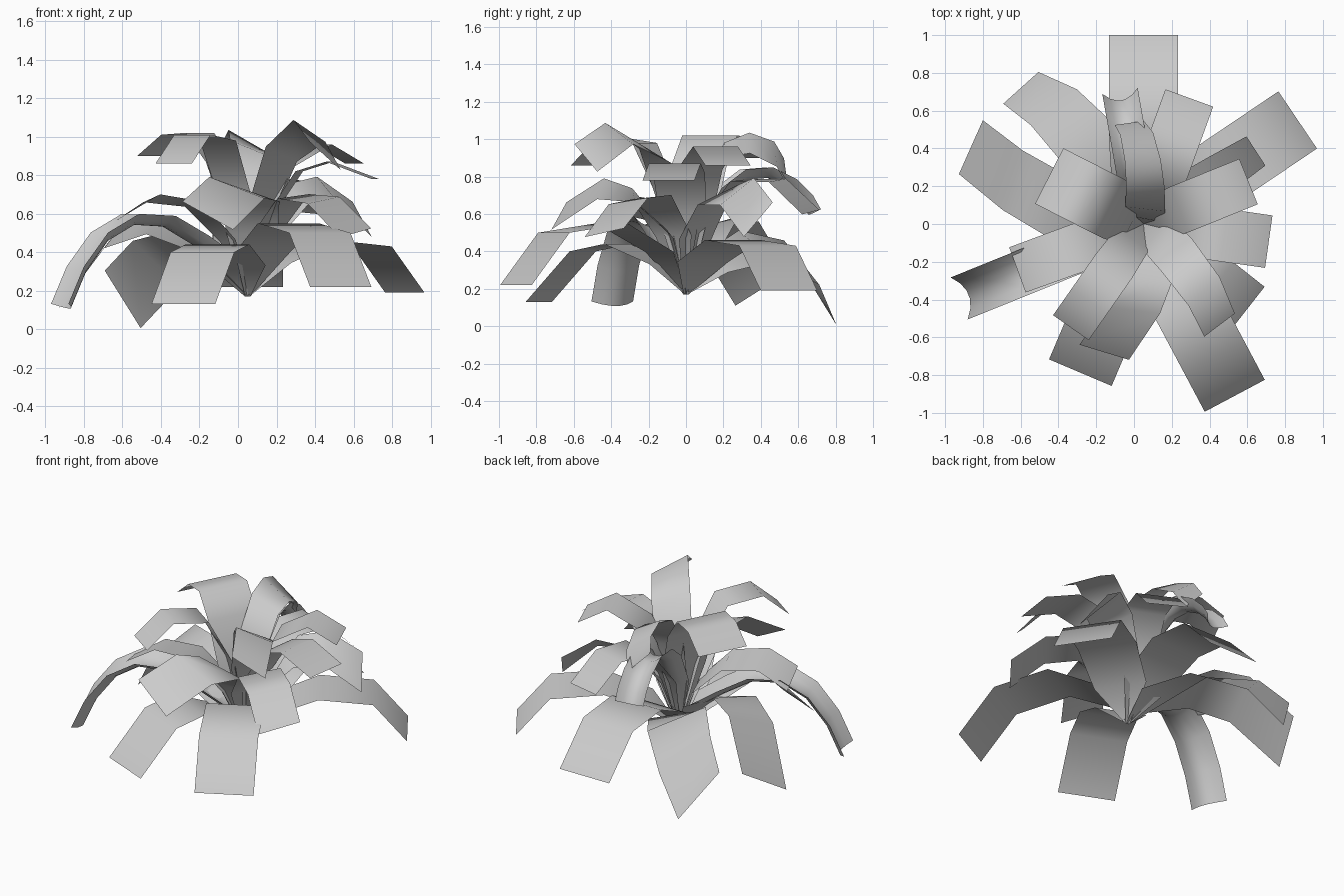
import bpy, bmesh
from math import radians, sin, cos
from mathutils import Vector

if "Cube" in bpy.data.objects:
    bpy.data.objects.remove(bpy.data.objects["Cube"], do_unlink=True)

grey = bpy.data.materials.new("leaf_grey")
grey.use_nodes = True
grey.diffuse_color = (0.6, 0.6, 0.6, 1)
grey.node_tree.nodes["Principled BSDF"].inputs["Base Color"].default_value = (0.6, 0.6, 0.6, 1)

ROOT = Vector((0.05, 0, 0.17))
UP = Vector((0, 0, 1))


def leaf(name, heading, width, path, roll=0, cup=0, sweep=0):
    """Bent strip from the root; path holds (reach, height), roll grows and sweep fades to the tip."""
    # The stem widens quickly and bows outward, so it gets one extra row
    first_reach, first_height = path[0]
    stem = (first_reach * 0.36, ROOT.z + (first_height - ROOT.z) * 0.6)
    path = [(0, ROOT.z), stem] + path
    last = len(path) - 1
    spine, sides = [], []
    for i, (reach, height) in enumerate(path):
        a = radians(heading + sweep * (1 - i / last))
        sides.append(Vector((-sin(a), cos(a), 0)))
        spine.append(Vector((ROOT.x + reach * cos(a), reach * sin(a), height)))
    widths = [0.03, width * 0.9] + [width] * (last - 1)
    columns = 6 if cup else 2
    bm = bmesh.new()
    rows = []
    for i, (centre, side) in enumerate(zip(spine, sides)):
        along = (spine[min(i + 1, last)] - spine[max(i - 1, 0)]).normalized()
        normal = along.cross(side)
        tilt = radians(roll) * i / last
        across = side * cos(tilt) + UP * sin(tilt)
        row = []
        for c in range(columns):
            s = 2 * c / (columns - 1) - 1
            bend = normal * cup * (s * s - 0.5) if i else Vector()
            row.append(bm.verts.new(centre + across * s * widths[i] / 2 + bend))
        rows.append(row)
    for lower, upper in zip(rows, rows[1:]):
        for c in range(columns - 1):
            bm.faces.new((lower[c + 1], lower[c], upper[c], upper[c + 1]))
    bm.normal_update()
    mesh = bpy.data.meshes.new(name)
    bm.to_mesh(mesh)
    bm.free()
    mesh.materials.append(grey)
    obj = bpy.data.objects.new(name, mesh)
    bpy.context.collection.objects.link(obj)
    bpy.ops.object.select_all(action="DESELECT")
    obj.select_set(True)
    bpy.context.view_layer.objects.active = obj
    bpy.ops.object.shade_smooth_by_angle(angle=radians(100))


# Low, wide leaves
leaf("low_leaf_back", 90, 0.365, [(.45, .5), (.75, .47), (1.0, .22)])
leaf("low_leaf_front_left", -62, 0.36, [(.45, .55), (.8, .5), (1.03, .22)])
leaf("low_leaf_front_right", -113, 0.36, [(.4, .44), (.6, .4), (.855, .13)])
leaf("low_leaf_left", 34, 0.365, [(.45, .46), (.78, .43), (.985, .19)])
leaf("low_leaf_back_right", 132, 0.39, [(.45, .43), (.78, .34), (.97, .155)], roll=50, sweep=-18)
leaf("low_leaf_right", 156, 0.36, [(.5, .54), (.73, .49), (1.0, .2)], roll=-30, sweep=22)
leaf("curled_leaf_right", 202, 0.24,
     [(.28, .46), (.46, .56), (.65, .57), (.81, .48), (.94, .31), (1.025, .12)], cup=0.06)

# Middle leaves
leaf("middle_leaf_front_left", -38, 0.27, [(.3, .69), (.5, .67), (.71, .5)], roll=10)
leaf("middle_leaf_front", -107, 0.31, [(.28, .7), (.46, .735), (.71, .59)], roll=-28, sweep=40)
leaf("middle_leaf_left", 33, 0.26, [(.3, .7), (.5, .72), (.71, .57)], roll=45)
leaf("middle_leaf_back", 70, 0.27, [(.3, .78), (.52, .78), (.71, .61)], roll=5)
leaf("middle_leaf_right", 200, 0.26, [(.3, .65), (.53, .68), (.71, .575)], roll=12)
leaf("curled_leaf_back", 100, 0.19,
     [(.2, .72), (.32, .81), (.45, .82), (.57, .76), (.65, .68), (.69, .61)], cup=0.06)

# Tall inner leaves
leaf("tall_leaf_left", -8, 0.28, [(.27, .82), (.43, .87), (.67, .78)])
leaf("tall_leaf_front_right", -125, 0.23, [(.27, .98), (.5, 1.01), (.67, .86)])
leaf("tall_leaf_front_left", -53, 0.25, [(.24, .91), (.48, 1.03), (.67, .9)], roll=-36, sweep=20)
leaf("tall_leaf_right", 153, 0.33, [(.16, .87), (.28, 1.02), (.42, 1.01), (.56, .9)])
leaf("tall_leaf_back_left", 22, 0.26, [(.2, .84), (.42, .96), (.6, .86)])
leaf("tall_leaf_back", 98, 0.22, [(.08, .75), (.2, .94), (.34, .98), (.48, .92), (.54, .82)],
     roll=45, sweep=-22)
